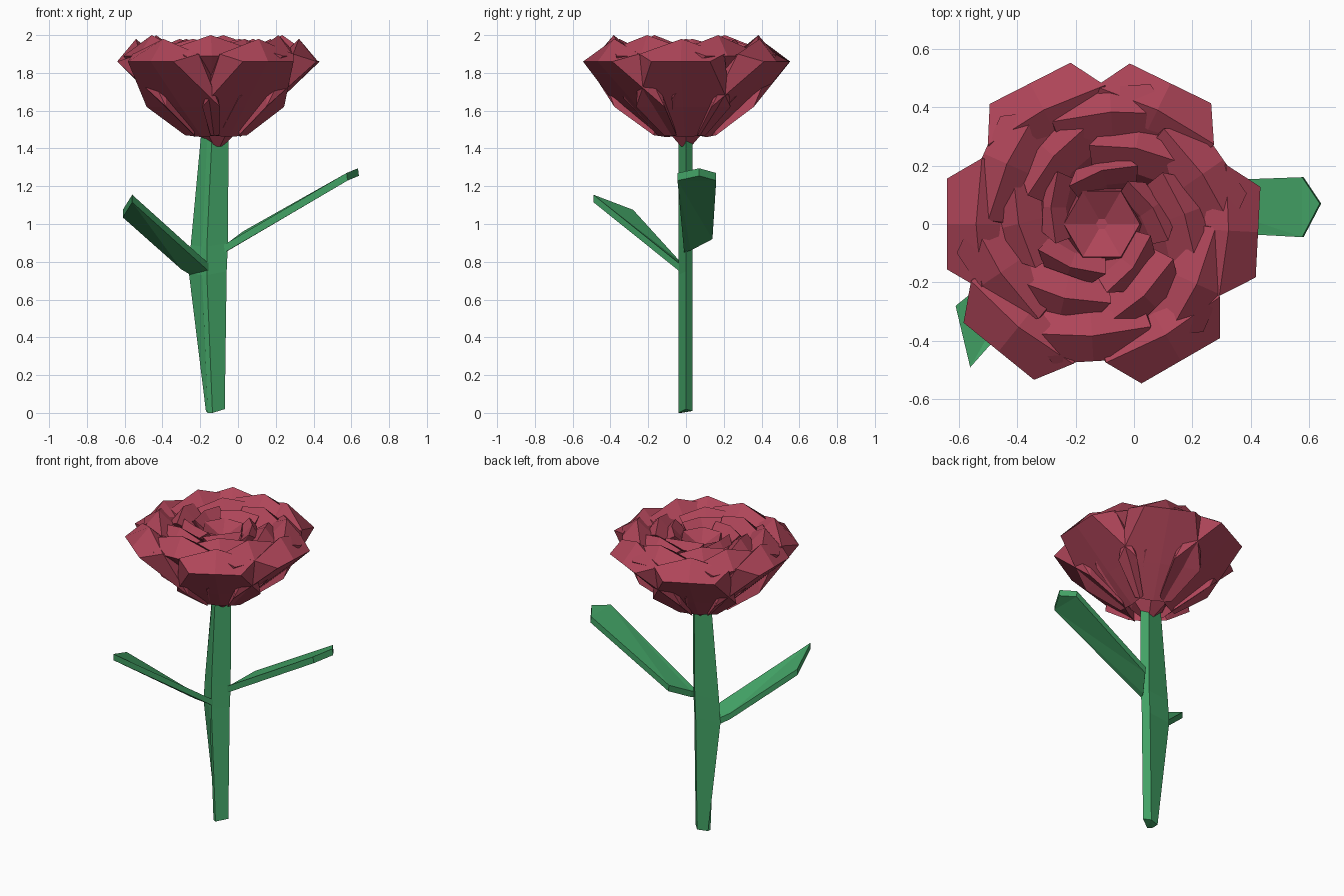
import bpy, bmesh, math, random
from mathutils import Matrix, Vector

if "Cube" in bpy.data.objects:
    bpy.data.objects.remove(bpy.data.objects["Cube"])

random.seed(4)
CX = -0.11  # flower axis


def material(name, rgb):
    m = bpy.data.materials.new(name)
    m.diffuse_color = (*rgb, 1)
    m.use_nodes = True
    m.node_tree.nodes["Principled BSDF"].inputs["Base Color"].default_value = m.diffuse_color
    return m


RED = material("petal red", (0.43, 0.06, 0.10))
GREEN = material("leaf green", (0.055, 0.36, 0.13))


def finish(name, bm, mat):
    bmesh.ops.recalc_face_normals(bm, faces=bm.faces)
    me = bpy.data.meshes.new(name)
    bm.to_mesh(me)
    bm.free()
    me.materials.append(mat)
    ob = bpy.data.objects.new(name, me)
    bpy.context.collection.objects.link(ob)
    return ob


def loft(bm, rows):
    """Skin closed cross-sections and cap both ends."""
    vs = [[bm.verts.new(p) for p in r] for r in rows]
    n = len(vs[0])
    for a, b in zip(vs, vs[1:]):
        for i in range(n):
            j = (i + 1) % n
            bm.faces.new((a[i], a[j], b[j], b[i]))
    bm.faces.new(vs[0])
    bm.faces.new(vs[-1])


def petal(name, angle, R, lip_z, crest_z, width, belly, twist):
    """Cupped petal: outer wall, drooping lip, single crest, inner wall."""
    k = R / 0.53
    up = max(0, 0.53 - R) * 0.7  # inner rings start higher
    # radius, height, half width, extra height and radius of the middle column
    profile = [
        (0.12 * k, 1.47 + up, 0.11 * k, -0.01, 0.0),
        (0.27 * k, 1.62 + up, belly, 0.0, 0.02),
        (R, lip_z, width, 0.0, 0.0),
        (R - 0.12 * k, lip_z + 0.04, width * 1.45, crest_z - lip_z - 0.04, 0.02),
        (R - 0.25 * k, lip_z - 0.01, width * 1.2, 0.0, 0.02),
        (0.12 * k, 1.53 + up, 0.08 * k, 0.0, 0.0),
    ]
    bm = bmesh.new()
    rows = []
    for r, z, w, dz, dr in profile:
        rows.append([bm.verts.new((r, -w, z)), bm.verts.new((r + dr, 0, z + dz)),
                     bm.verts.new((r, w, z))])
    n = len(rows)
    for i in range(n):
        a, b = rows[i], rows[(i + 1) % n]
        for c in (0, 1):
            bm.faces.new((a[c], a[c + 1], b[c + 1], b[c]))
    # side walls
    for c in (0, 2):
        bm.faces.new([r[c] for r in rows])
    bmesh.ops.triangulate(bm, faces=[f for f in bm.faces if len(f.verts) > 4])
    # lean one side of the petal outward so neighbours overlap
    bmesh.ops.rotate(bm, verts=bm.verts, cent=(R, 0, 0),
                     matrix=Matrix.Rotation(twist, 3, 'Z'))
    bmesh.ops.rotate(bm, verts=bm.verts, cent=(0, 0, 0),
                     matrix=Matrix.Rotation(math.radians(angle), 3, 'Z'))
    bmesh.ops.translate(bm, verts=bm.verts, vec=(CX, 0, 0))
    finish(name, bm, RED)


# Petal rings from outside to inside
for i, (a, r) in enumerate(((-3, 0.535), (64, 0.535), (117, 0.54),
                            (180, 0.53), (231, 0.56), (300, 0.54))):
    petal(f"outer_petal_{i + 1}", a, r, 1.86, 1.98, 0.155, 0.25, 0.0)
for i in range(6):
    petal(f"middle_petal_{i + 1}", 30 + 60 * i + random.uniform(-4, 4), 0.47, 1.89, 2.0,
          0.14, 0.2, 0.12)
for i in range(6):
    petal(f"inner_petal_{i + 1}", 5 + 60 * i + random.uniform(-5, 5), 0.34, 1.90, 1.98,
          0.11, 0.13, 0.2)
for i in range(5):
    petal(f"heart_petal_{i + 1}", 20 + 72 * i, 0.21, 1.91, 1.96, 0.085, 0.09, 0.25)

# Bud core closing the flower's middle and underside
bm = bmesh.new()
loft(bm, [[(CX + r * math.cos(t * math.tau / 6), r * math.sin(t * math.tau / 6), z)
           for t in range(6)]
          for r, z in ((0.03, 1.41), (0.11, 1.49), (0.18, 1.65), (0.13, 1.92), (0.02, 1.86))])
finish("bud_core", bm, RED)

# Flattened five-sided stem, thickest where the leaves join
bm = bmesh.new()
loft(bm, [[(xl, 0.015, z + 0.01), (xl + d, -0.025, z), (xl + d + 0.025, -0.04, z),
           (xr, 0.0, z + 0.02), (xr - 0.035, 0.035, z + 0.01)]
          for z, xl, xr, d in ((0.0, -0.17, -0.07, 0.01), (0.73, -0.26, -0.06, 0.07),
                               (0.88, -0.25, -0.053, 0.06), (1.52, -0.19, -0.05, 0.03))])
bmesh.ops.triangulate(bm, faces=[f for f in bm.faces if len(f.verts) > 4])
finish("stem", bm, GREEN)


def leaf(name, outline, thickness):
    """Flat slab leaf from its underside outline."""
    bm = bmesh.new()
    up = Vector(thickness)
    loft(bm, [outline, [Vector(p) + up for p in outline]])
    bmesh.ops.triangulate(bm, faces=[f for f in bm.faces if len(f.verts) > 4])
    finish(name, bm, GREEN)


leaf("right_leaf", [(-0.07, -0.01, 0.85), (-0.05, 0.025, 0.86), (0.03, 0.14, 0.92),
                    (0.58, 0.16, 1.23), (0.64, 0.07, 1.255), (0.58, -0.045, 1.23)],
     (-0.005, 0, 0.04))
leaf("left_leaf", [(-0.155, -0.035, 0.75), (-0.25, 0.015, 0.73), (-0.30, -0.03, 0.76),
                   (-0.61, -0.28, 1.035), (-0.56, -0.49, 1.115)],
     (0, 0, 0.04))
